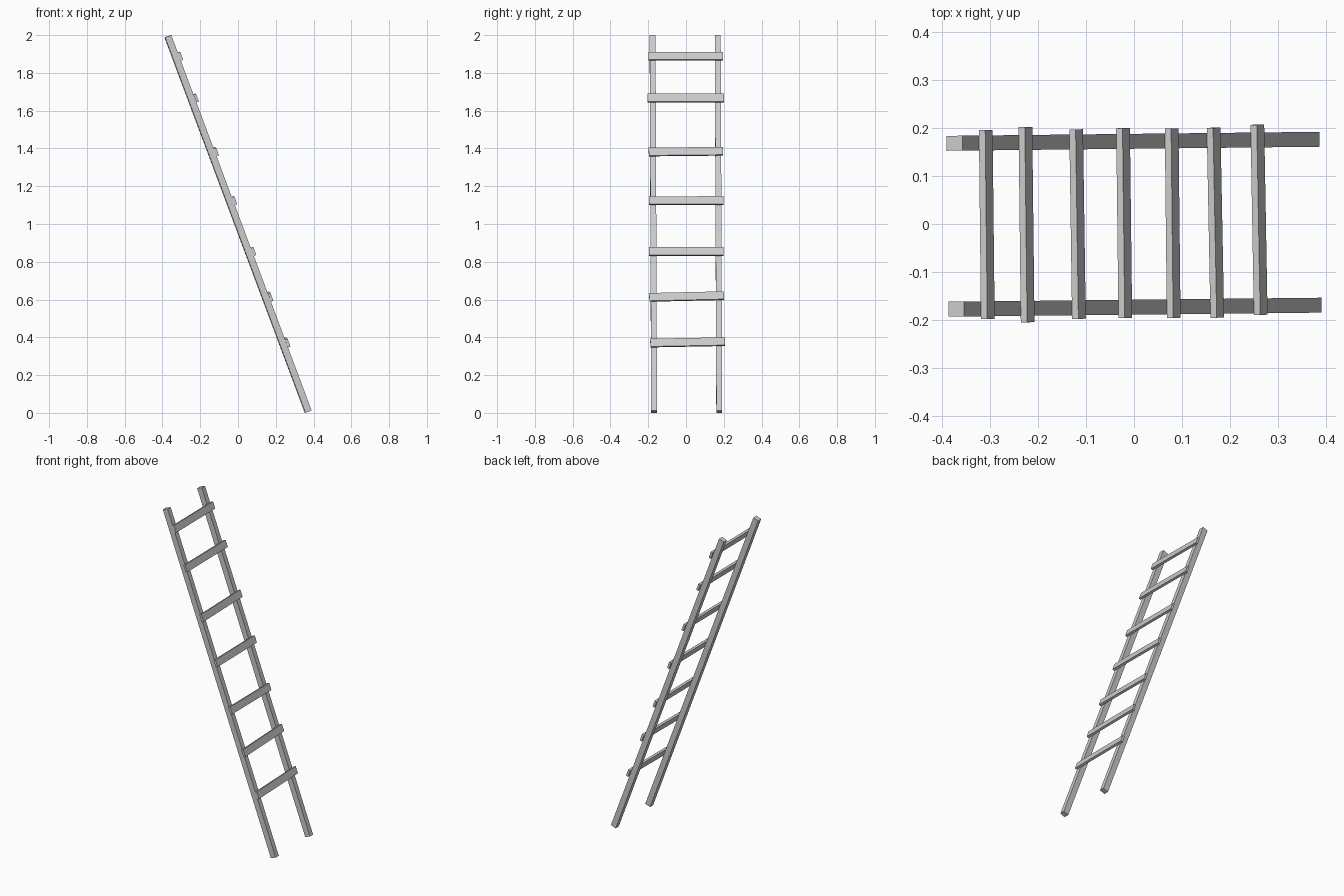
import bpy
from math import radians
from mathutils import Matrix, Vector

if "Cube" in bpy.data.objects:
    bpy.data.objects.remove(bpy.data.objects["Cube"])

# Leaning ladder frame: local z runs up the rails, local x faces the climber
LEAN = radians(20.5)
FRAME = (Matrix.Translation((0, 0, 1.0))
         @ Matrix.Rotation(0.0108, 4, 'Z')
         @ Matrix.Rotation(-LEAN, 4, 'Y'))
RAIL = Vector((0.035, 0.031, 2.122))
RUNG_DEPTH, RUNG_HEIGHT = 0.014, 0.044


def plank(name, size, centre, roll=0.0):
    """Box placed in the leaning ladder frame."""
    bpy.ops.mesh.primitive_cube_add(size=1)
    ob = bpy.context.object
    ob.name = name
    ob.data.transform(FRAME @ Matrix.Translation(centre)
                      @ Matrix.Rotation(roll, 4, 'X')
                      @ Matrix.Diagonal((*size, 1)))
    return ob


# Two side rails
for side, y in (("left", -0.173), ("right", 0.172)):
    plank(f"{side}_rail", RAIL, (0, y, 0))

# Slightly uneven rungs nailed to the face of the rails:
# distance along rail, sideways shift, length, roll
rungs = [
    (0.939, 0.002, 0.393, 0.000),
    (0.703, 0.001, 0.406, 0.002),
    (0.400, 0.001, 0.394, 0.011),
    (0.123, 0.002, 0.395, 0.003),
    (-0.165, 0.001, 0.394, 0.000),
    (-0.419, 0.001, 0.395, 0.024),
    (-0.678, 0.006, 0.396, 0.020),
]
offset = RAIL.x / 2 + RUNG_DEPTH / 2 - 0.0003
for i, (s, y, length, roll) in enumerate(rungs, 1):
    plank(f"rung_{i}", (RUNG_DEPTH, length, RUNG_HEIGHT), (offset, y, s), roll)
